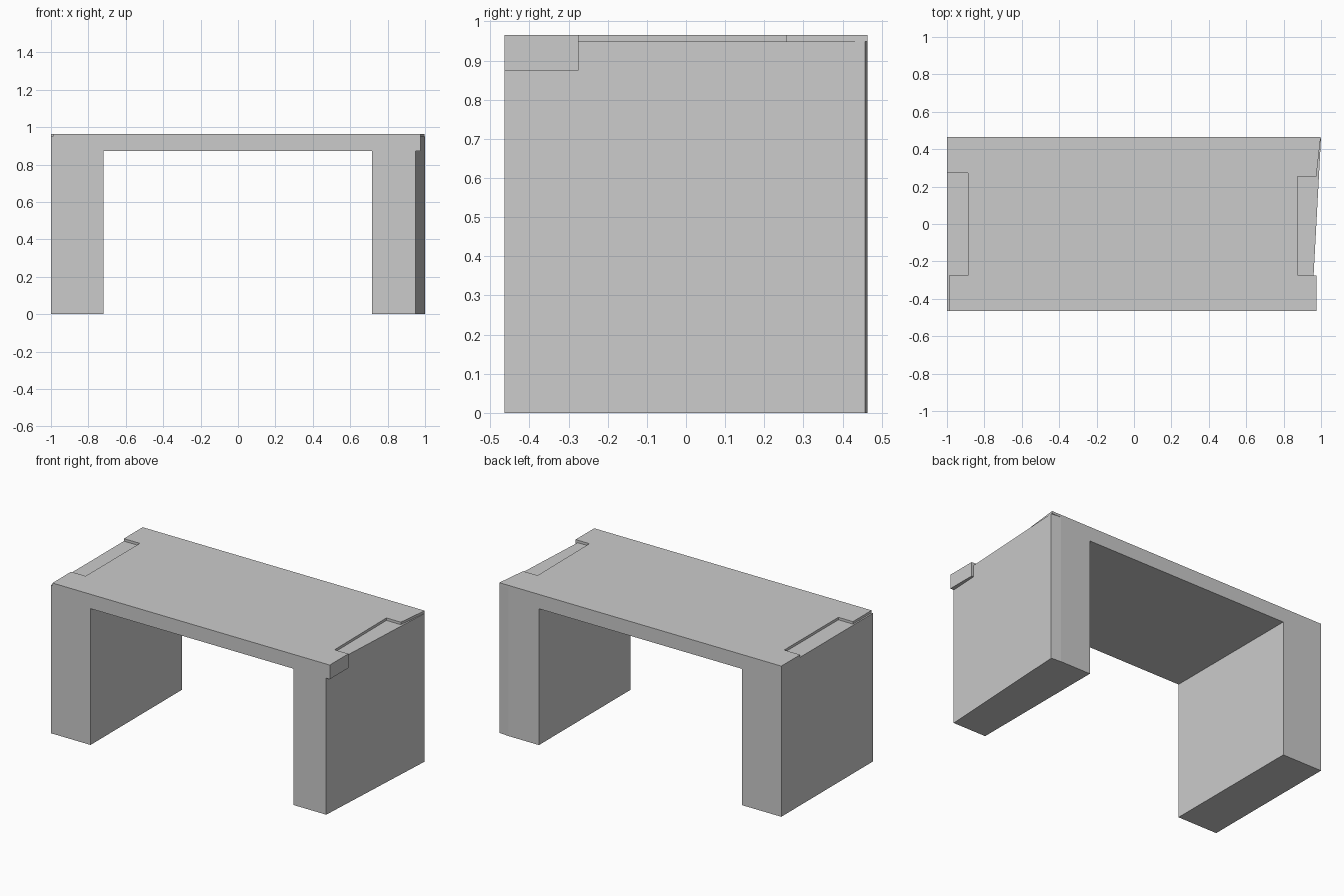
import bpy, bmesh
from mathutils import Vector

if "Cube" in bpy.data.objects:
    bpy.data.objects.remove(bpy.data.objects["Cube"])


def prism(name, points, offset):
    """Closed solid made by extruding a planar outline along an offset."""
    bm = bmesh.new()
    face = bm.faces.new([bm.verts.new(p) for p in points])
    ext = bmesh.ops.extrude_face_region(bm, geom=[face], use_keep_orig=True)
    verts = [g for g in ext["geom"] if isinstance(g, bmesh.types.BMVert)]
    bmesh.ops.translate(bm, verts=verts, vec=Vector(offset))
    bmesh.ops.recalc_face_normals(bm, faces=bm.faces)
    mesh = bpy.data.meshes.new(name)
    bm.to_mesh(mesh)
    bm.free()
    obj = bpy.data.objects.new(name, mesh)
    bpy.context.collection.objects.link(obj)
    return obj


def cut(target, name, outline, z0, z1):
    """Remove a vertical prism with the given plan outline."""
    cutter = prism(name, [(x, y, z0) for x, y in outline], (0, 0, z1 - z0))
    cutter.hide_render = True
    mod = target.modifiers.new(name, "BOOLEAN")
    mod.operation = "DIFFERENCE"
    mod.solver = "EXACT"
    mod.object = cutter
    bpy.context.view_layer.objects.active = target
    bpy.ops.object.modifier_apply(modifier=mod.name)
    bpy.data.objects.remove(cutter)


# bench body: thick legs and a slab top from one front profile
D = 0.464
H, UNDER, SKIN = 0.965, 0.873, 0.949
profile = [(-1, 0), (-0.72, 0), (-0.72, UNDER), (0.717, UNDER),
           (0.717, 0), (1, 0), (1, H), (-1, H)]
bench = prism("bench", [(x, -D, z) for x, z in profile], (0, 2 * D, 0))


def slant(y):
    """Plan position of the skewed right side."""
    return 0.95 + 0.05 * (y + D) / (2 * D)


# skewed right face, leaving a lip at the front corner
cut(bench, "right_skew_lower",
    [(slant(-0.6), -0.6), (1.2, -0.6), (1.2, 0.6), (slant(0.6), 0.6)], -0.1, UNDER + 0.001)
cut(bench, "right_skew_upper",
    [(slant(-0.275), -0.275), (1.2, -0.275), (1.2, 0.6), (slant(0.6), 0.6)], 0.8, 1.1)
cut(bench, "front_corner_trim",
    [(0.975, -0.6), (1.2, -0.6), (1.2, -0.27), (0.975, -0.27)], 0.8, 1.1)

# shallow recesses at both ends of the top
cut(bench, "right_recess",
    [(0.877, -0.275), (1.2, -0.275), (1.2, 0.6), (1.013, 0.6),
     (0.975, 0.255), (0.873, 0.255)], SKIN, 1.1)
cut(bench, "left_recess",
    [(-0.887, -0.275), (-0.887, 0.273), (-1.2, 0.273), (-1.2, -0.6),
     (-0.99, -0.6), (-0.99, -0.275)], SKIN, 1.1)

# slight chamfer on the back right corner of the leg
cut(bench, "back_corner_chamfer",
    [(0.91, 0.466), (1.02, 0.456), (1.02, 0.5), (0.91, 0.5)], -0.1, SKIN)
